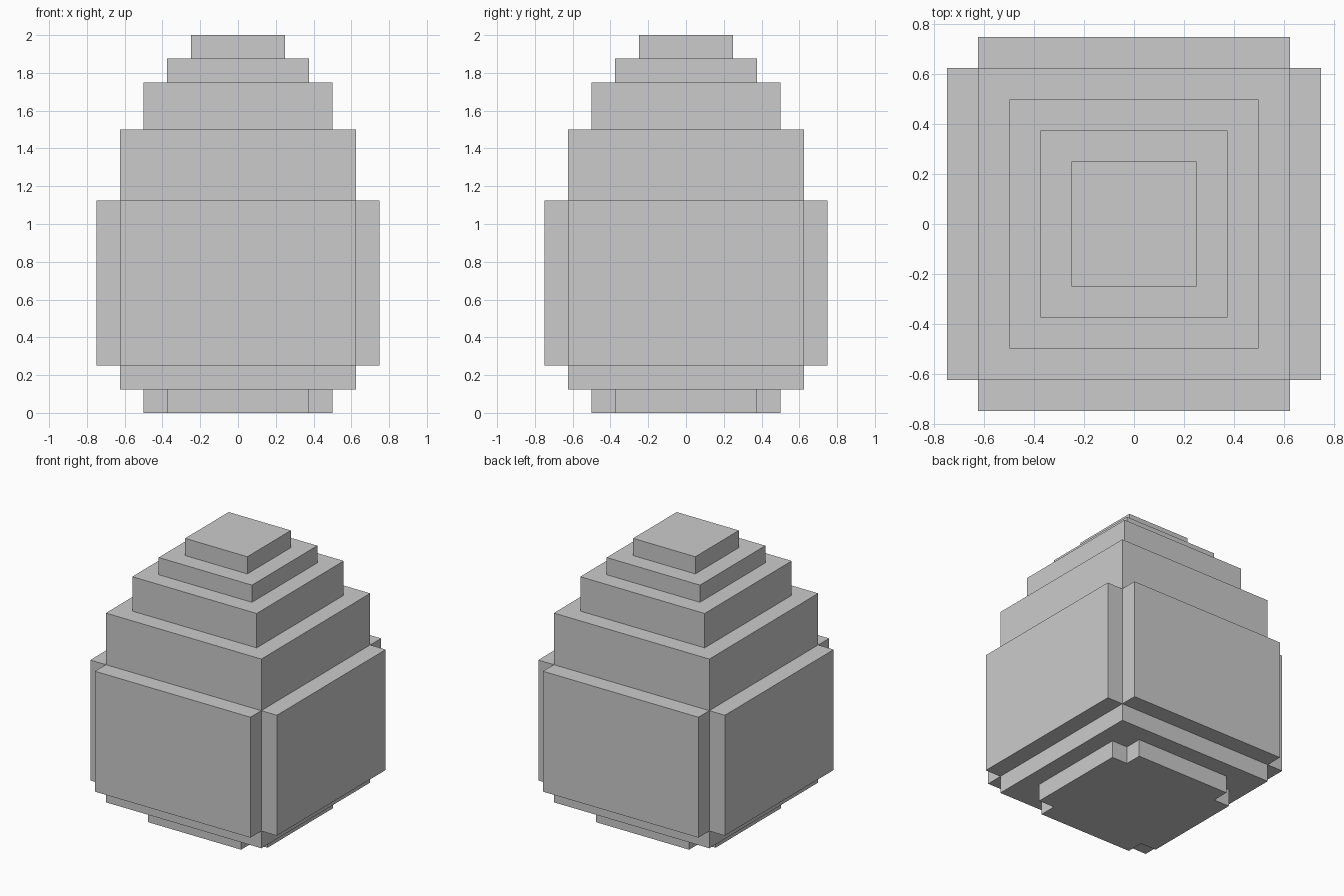
import bpy
import bmesh

if "Cube" in bpy.data.objects:
    bpy.data.objects.remove(bpy.data.objects["Cube"])


def tier(name, half, z0, z1, notch=0.0):
    """Square slab, optionally with square notches cut from its four corners."""
    n = half - notch
    if notch:
        quarter = [(half, -n), (half, n), (n, n)]
    else:
        quarter = [(half, half)]
    outline = []
    for _ in range(4):
        outline += quarter
        quarter = [(-y, x) for x, y in quarter]

    bm = bmesh.new()
    base = bm.faces.new([bm.verts.new((x, y, z0)) for x, y in outline])
    ext = bmesh.ops.extrude_face_region(bm, geom=[base], use_keep_orig=True)
    top = [v for v in ext["geom"] if isinstance(v, bmesh.types.BMVert)]
    bmesh.ops.translate(bm, verts=top, vec=(0, 0, z1 - z0))
    bmesh.ops.recalc_face_normals(bm, faces=bm.faces)

    mesh = bpy.data.meshes.new(name)
    bm.to_mesh(mesh)
    bm.free()
    bpy.context.collection.objects.link(bpy.data.objects.new(name, mesh))


# Stepped egg, from the foot to the tip
tier("foot", 0.5, 0.0, 0.125, notch=0.125)
tier("lower_body", 0.625, 0.125, 0.25)
tier("wide_body", 0.75, 0.25, 1.125, notch=0.125)
tier("upper_body", 0.625, 1.125, 1.5)
tier("shoulder", 0.5, 1.5, 1.75)
tier("neck", 0.375, 1.75, 1.875)
tier("tip", 0.25, 1.875, 2.0)
